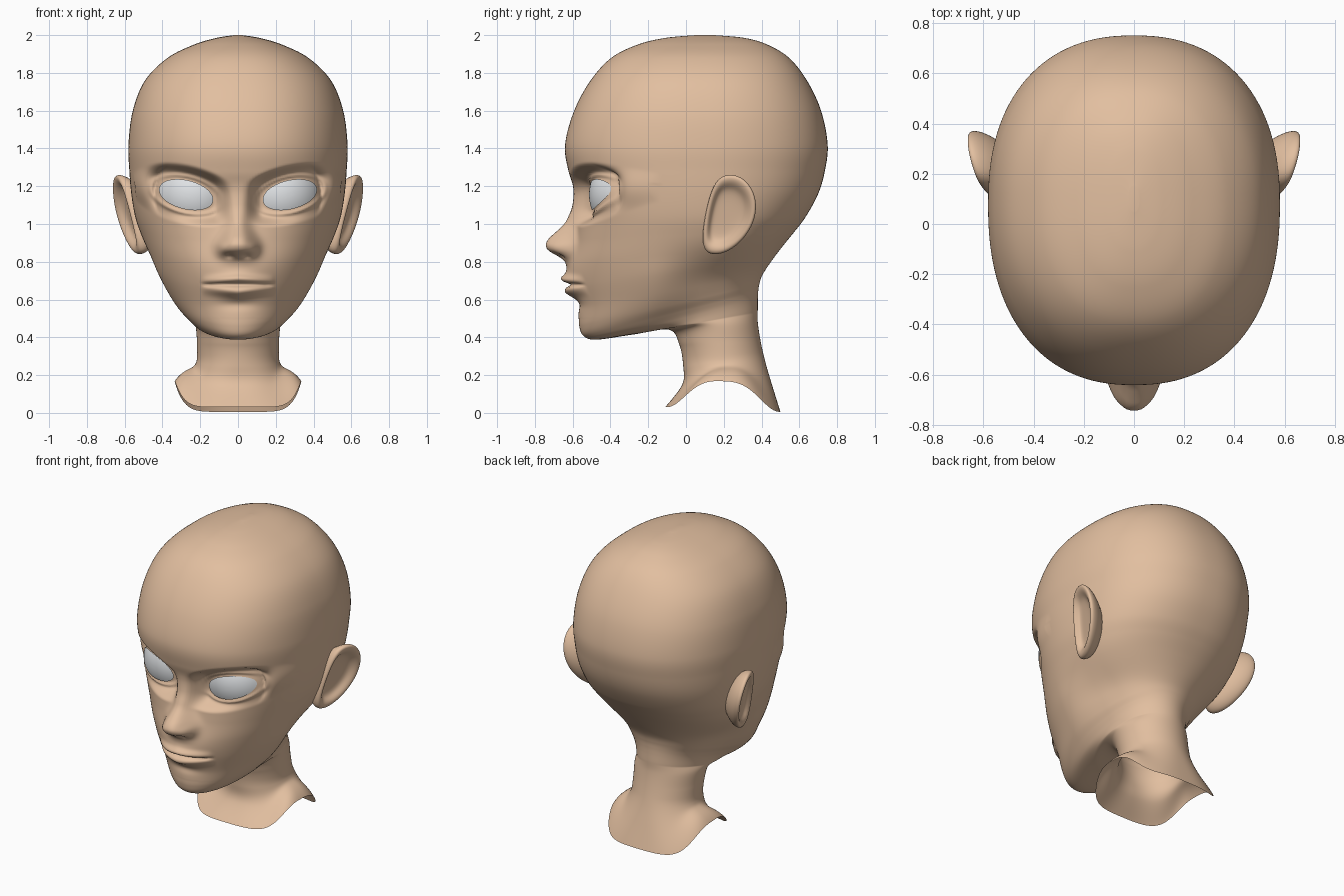
import bpy
from math import sin, cos, pi, exp, sqrt, copysign

cube = bpy.data.objects.get("Cube")
if cube:
    bpy.data.objects.remove(cube)


def material(name, rgb):
    mat = bpy.data.materials.new(name)
    mat.use_nodes = True
    mat.diffuse_color = (*rgb, 1)
    mat.node_tree.nodes["Principled BSDF"].inputs["Base Color"].default_value = (*rgb, 1)
    return mat


skin = material("skin", (0.76, 0.52, 0.35))
white = material("eye white", (0.77, 0.79, 0.81))


def add_loft(name, rings, mat, mirrored=False, capped_end=False):
    """Join equal closed rings with quads and close one end."""
    cols = len(rings[0])
    verts = [point for ring in rings for point in ring]
    faces = []
    for row in range(len(rings) - 1):
        for col in range(cols):
            here, after = row * cols + col, row * cols + (col + 1) % cols
            faces.append((here, here + cols, after + cols, after))
    if capped_end:
        faces.append(tuple(range(len(verts) - 1, len(verts) - cols - 1, -1)))
    else:
        faces.append(tuple(range(cols)))
    if mirrored:
        faces = [face[::-1] for face in faces]
    mesh = bpy.data.meshes.new(name)
    mesh.from_pydata(verts, [], faces)
    mesh.materials.append(mat)
    mesh.shade_smooth()
    ob = bpy.data.objects.new(name, mesh)
    bpy.context.collection.objects.link(ob)
    return ob


def smoothstep(low, high, value):
    t = min(1, max(0, (value - low) / (high - low)))
    return t * t * (3 - 2 * t)


def gauss(value, centre, width):
    return exp(-((value - centre) / width) ** 2)


def catmull(controls, t):
    """Smooth blend between the middle two of four control rows."""
    return [b + t * ((c - a) + t * (2 * a - 5 * b + 4 * c - d + t * (3 * (b - c) + d - a))) / 2
            for a, b, c, d in zip(*controls)]


# Eye outline: a sheared oval lying on a sphere
EYE_X, EYE_Z, EYE_W, EYE_H, EYE_SHEAR, EYE_POWER = 0.275, 1.155, 0.143, 0.078, 0.026, 2.1


def eye_depth(x, z):
    return -0.28 - sqrt(max(0.004, 0.23 ** 2 - (x - 0.22) ** 2 - (z - EYE_Z) ** 2))


def eye_radius(x, z):
    u = (x - EYE_X) / EYE_W
    v = (z - EYE_Z - EYE_SHEAR * u) / EYE_H
    return sqrt(u * u + abs(v) ** EYE_POWER)


# Nose ridge: height and projection, from bridge to base
nose_ridge = [(1.22, 0), (1.08, .03), (1, .065), (.95, .115), (.915, .15),
              (.875, .15), (.845, .105), (.82, .035), (.78, 0)]


def nose_height(z):
    for (top, first), (low, second) in zip(nose_ridge, nose_ridge[1:]):
        if low <= z <= top:
            return first + (second - first) * (top - z) / (top - low)
    return 0


def face_detail(x, y, z):
    """Depth of the face with sockets, nose and mouth added."""
    x = abs(x)
    # Eye socket and lids
    e = eye_radius(x, z)
    off_nose = smoothstep(0.025, 0.13, x)
    y += (eye_depth(x, z) + 0.008 - y) * (1 - smoothstep(1.1, 2.15, e)) * off_nose
    y -= 0.015 * gauss(e, 1.27, 0.13) * off_nose
    # Nose ridge, wings and nostrils
    height = sum(nose_height(z + shift) for shift in (-0.015, 0, 0.015)) / 3
    bridge = smoothstep(0.88, 1.01, z)
    y -= height * exp(-(x / (0.094 - 0.036 * bridge)) ** (3 - 0.7 * bridge))
    y -= 0.022 * gauss(x, 0.085, 0.028) * gauss(z, 0.872, 0.034)
    y += 0.02 * gauss(x, 0.045, 0.02) * gauss(z, 0.832, 0.014)
    # Lips and the line between them
    span = max(0, 1 - (x / 0.195) ** 2) ** 0.75
    y -= 0.038 * gauss(x, 0, 0.17) * gauss(z, 0.725, 0.11)
    y -= 0.032 * span * gauss(z, 0.71 - 0.06 * x, 0.022)
    y -= 0.036 * span * gauss(z, 0.64 + 0.1 * x, 0.028)
    y += 0.024 * min(1, span * 2) * gauss(z, 0.679, 0.009)
    y += 0.014 * gauss(x, 0, 0.1) * gauss(z, 0.575, 0.03)
    return y


# Level skull rings: height, front y, back y, half width
skull = [
    (2, .05, .15, .02), (1.985, -.11, .31, .115), (1.95, -.255, .43, .232),
    (1.88, -.395, .545, .372), (1.76, -.505, .64, .492), (1.6, -.592, .715, .557),
    (1.42, -.64, .75, .58), (1.28, -.622, .735, .575), (1.16, -.582, .7, .565),
    (1.04, -.575, .635, .545),
]
# Tilted jaw and neck rings: front y, front z, back y, back z, half width
jaw_and_neck = [
    (-.585, .92, .575, .96, .515), (-.6, .8, .51, .88, .482), (-.59, .68, .45, .8, .447),
    (-.57, .56, .405, .73, .397), (-.565, .46, .388, .68, .342), (-.54, .405, .382, .64, .292),
    (-.47, .388, .38, .6, .258), (-.28, .415, .38, .55, .237), (-.09, .44, .38, .48, .225),
    (-.035, .36, .395, .38, .217), (-.015, .25, .42, .27, .22), (-.02, .15, .455, .15, .25),
    (-.11, .03, .5, .005, .335),
]
controls = [(front, z, back, z, width) for z, front, back, width in skull] + jaw_and_neck

# Ring angles, closer together over the face
STEPS, FRONT, BACK = 15, 140, 60
angles = [pi * i / FRONT - pi / 2 for i in range(FRONT)]
angles += [pi * i / BACK + pi / 2 for i in range(BACK)]


def head_ring(front, front_z, back, back_z, width):
    middle = max(0.08, (front + back) / 2)
    lift = 0.15 * (1 - smoothstep(0.03, 0.3, front_z))
    power = 2 / (2 + 0.3 * smoothstep(0.5, 1.2, front_z) + 6 * lift)
    pinch = 0.22 * gauss(back_z, 0.73, 0.13)
    ring = []
    for angle in angles:
        across, along = sin(angle), cos(angle)
        reach = (front if along > 0 else back) - middle
        y = middle + reach * abs(along) ** power
        # Draw the sides in behind the jaw so they run into the neck
        x = width * copysign(abs(across) ** power, across)
        x *= 1 - pinch * smoothstep(-0.2, 0.2, y)
        z = front_z + (back_z - front_z) * (y - front) / (back - front)
        z += lift * abs(across) ** 5
        if along > 0 and y < -0.15 and z > 0.5:
            y = face_detail(x, y, z)
        ring.append((x, y, z))
    return ring


padded = controls[:1] + controls + controls[-1:]
head_rings = [head_ring(*catmull(padded[i:i + 4], step / STEPS))
              for i in range(len(controls) - 1) for step in range(STEPS)]
head_rings.append(head_ring(*controls[-1]))
add_loft("head_and_neck", head_rings, skin)

# Ear section from the hidden back, over the rim, into the hollow: scale, outward offset
ear_section = [(.55, -.11), (.82, -.07), (.95, -.035), (1, -.01), (1, .008), (.96, .019),
               (.88, .021), (.79, .014), (.71, 0), (.63, -.012), (.5, -.018), (.3, -.02),
               (.02, -.02)]
SEGMENTS = 48
circle = [(cos(2 * pi * i / SEGMENTS), sin(2 * pi * i / SEGMENTS)) for i in range(SEGMENTS)]


def ear_point(side, scale, outward, c, s):
    width = 0.132 * copysign(abs(c) ** 0.9, c)
    y = 0.21 + scale * (0.025 + 0.04 * s - 0.04 * s * s + width)
    z = 1.05 + scale * 0.21 * s
    x = 0.565 + 0.3 * (y - 0.13) + 0.2 * (z - 1.1) + outward
    return side * x, y, z


def eye_point(side, scale, c, s):
    x = EYE_X + EYE_W * scale * c
    rise = copysign(abs(s) ** (2 / EYE_POWER), s)
    z = EYE_Z + scale * (EYE_SHEAR * c + EYE_H * rise)
    return side * x, eye_depth(x, z) - 0.003, z


for label, side in (("left", 1), ("right", -1)):
    ear_rings = [[ear_point(side, *section, c, s) for c, s in circle] for section in ear_section]
    ear = add_loft(label + "_ear", ear_rings, skin, side > 0, True)
    smooth = ear.modifiers.new("smooth", "SUBSURF")
    smooth.levels = smooth.render_levels = 1

    eye_rings = [[eye_point(side, ring / 10, c, s) for c, s in circle] for ring in range(10, 0, -1)]
    add_loft(label + "_eye", eye_rings, white, side > 0, True)
